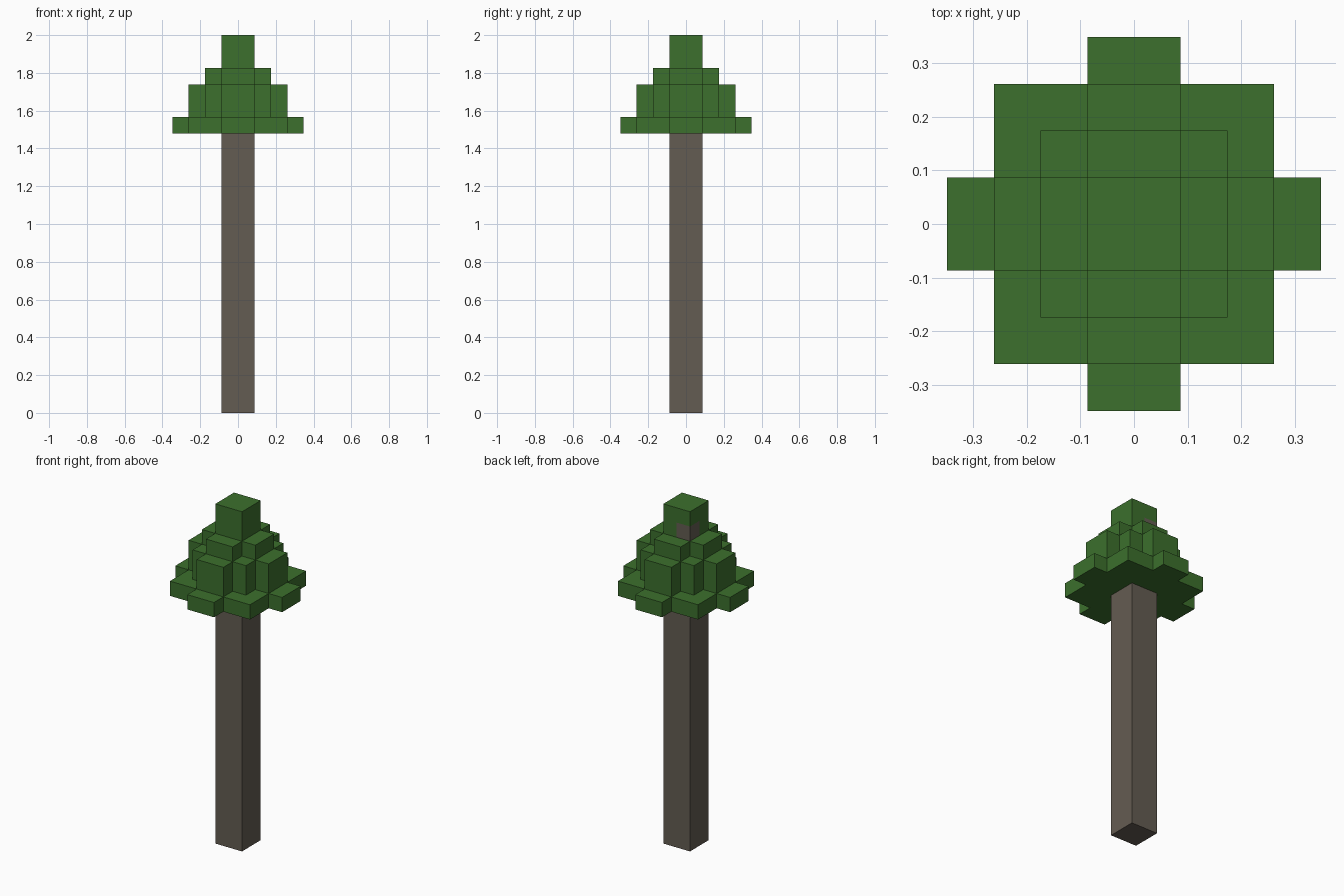
import bpy, bmesh
from mathutils import Vector, Matrix

U = 2 / 23  # one block of the grid

cube = bpy.data.objects.get("Cube")
if cube:
    bpy.data.objects.remove(cube, do_unlink=True)


def make_material(name, rgb):
    mat = bpy.data.materials.new(name)
    mat.use_nodes = True
    color = (*rgb, 1)
    mat.diffuse_color = color
    mat.node_tree.nodes["Principled BSDF"].inputs["Base Color"].default_value = color
    return mat


leaf = make_material("leaf green", (0.045, 0.162, 0.026))
bark = make_material("bark brown", (0.127, 0.107, 0.084))


def finish(name, bm, *materials):
    bmesh.ops.recalc_face_normals(bm, faces=bm.faces)
    mesh = bpy.data.meshes.new(name)
    bm.to_mesh(mesh)
    bm.free()
    for mat in materials:
        mesh.materials.append(mat)
    obj = bpy.data.objects.new(name, mesh)
    bpy.context.collection.objects.link(obj)
    return obj


def block(half, bottom, top):
    bm = bmesh.new()
    size = Matrix.Diagonal((2 * half * U, 2 * half * U, (top - bottom) * U, 1))
    place = Matrix.Translation((0, 0, (top + bottom) / 2 * U))
    bmesh.ops.create_cube(bm, size=1, matrix=place @ size)
    return bm


def leaf_layer(name, reach, core, bottom, top):
    """Square core with a two-block-wide arm on each side, extruded upward."""
    quarter = [(reach, -1), (reach, 1), (core, 1)]
    if core > 1:
        quarter += [(core, core), (1, core)]
    outline = []
    for turn in range(4):
        outline += quarter
        quarter = [(-y, x) for x, y in quarter]
    bm = bmesh.new()
    base = bm.faces.new([bm.verts.new((x * U, y * U, bottom * U)) for x, y in outline])
    grown = bmesh.ops.extrude_face_region(bm, geom=[base], use_keep_orig=True)["geom"]
    bmesh.ops.translate(bm, vec=Vector((0, 0, (top - bottom) * U)),
                        verts=[v for v in grown if isinstance(v, bmesh.types.BMVert)])
    finish(name, bm, leaf)


# Trunk
finish("trunk", block(1, 0, 17), bark)

# Stepped foliage
leaf_layer("lower_foliage", 4, 3, 17, 18)
leaf_layer("middle_foliage", 3, 2, 18, 20)
leaf_layer("upper_foliage", 2, 1, 20, 21)

# Tree top, with one bare bark block in the lower back corner
bm = block(1, 21, 23)
bmesh.ops.subdivide_edges(bm, edges=bm.edges[:], cuts=1, use_grid_fill=True)
for face in bm.faces:
    c = face.calc_center_median()
    if c.x < 0 < c.y and c.z < 22 * U:
        face.material_index = 1
finish("tree_top", bm, leaf, bark)
